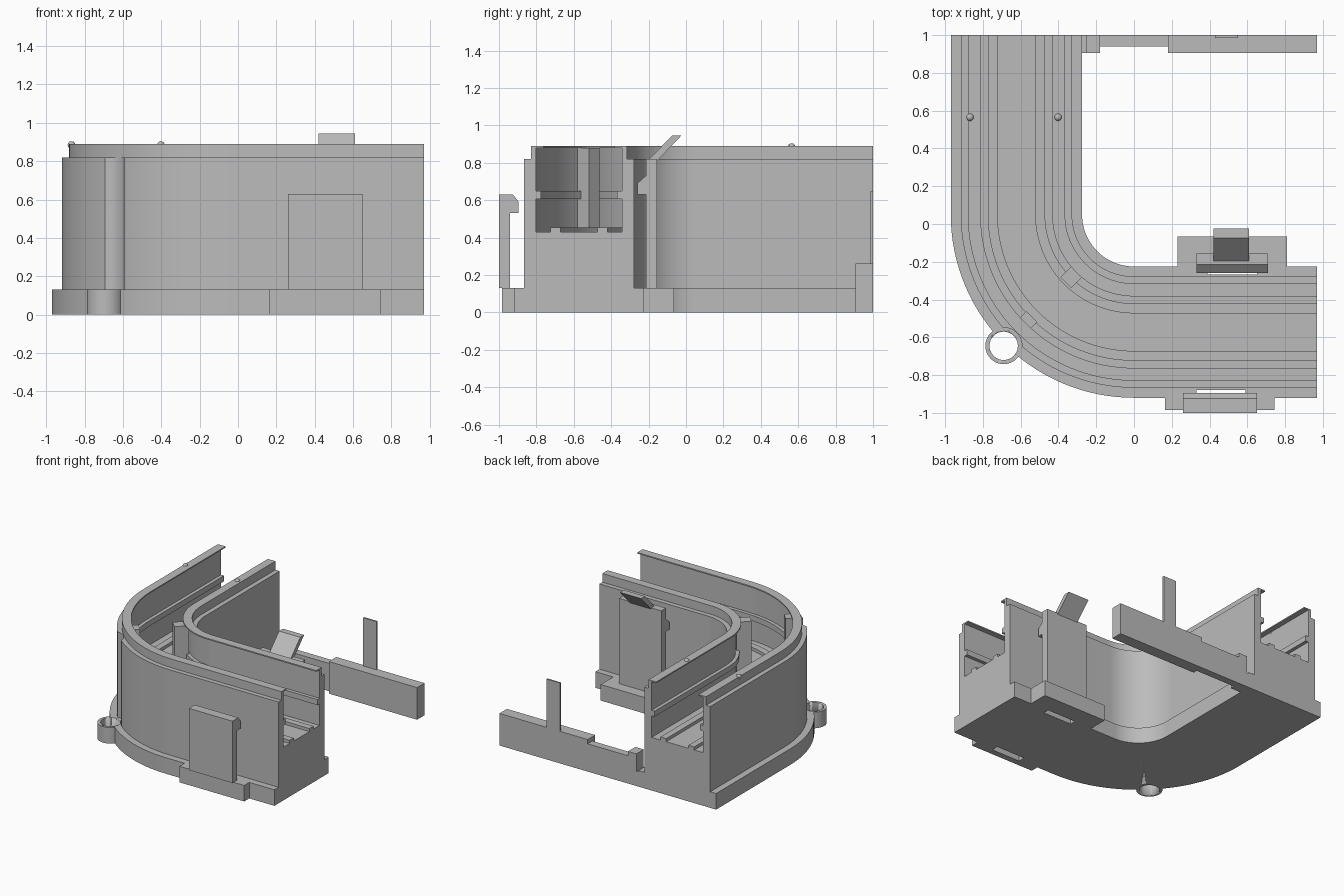
import bpy, bmesh, math
from mathutils import Matrix

if "Cube" in bpy.data.objects:
    bpy.data.objects.remove(bpy.data.objects["Cube"])

grey = bpy.data.materials.new("light_grey")
grey.diffuse_color = (0.5, 0.5, 0.5, 1)
grey.use_nodes = True
grey.node_tree.nodes["Principled BSDF"].inputs["Base Color"].default_value = grey.diffuse_color
CX, CY = 0.0, 0.05          # centre of the bend
X_END, Y_END = 0.97, 1.0    # open ends of the channel


def finish(name, bm, smooth=False):
    bmesh.ops.recalc_face_normals(bm, faces=bm.faces)
    me = bpy.data.meshes.new(name)
    bm.to_mesh(me)
    bm.free()
    me.materials.append(grey)
    ob = bpy.data.objects.new(name, me)
    bpy.context.collection.objects.link(ob)
    if smooth:
        bpy.ops.object.select_all(action='DESELECT')
        ob.select_set(True)
        bpy.context.view_layer.objects.active = ob
        bpy.ops.object.shade_smooth_by_angle(angle=math.radians(30))
    return ob


def box(name, x0, x1, y0, y1, z0, z1):
    return extrude(name, [(y0, z0), (y1, z0), (y1, z1), (y0, z1)], x0, x1)


def extrude(name, profile, x0, x1):
    """Extrude a (y, z) profile along x."""
    bm = bmesh.new()
    f = bm.faces.new([bm.verts.new((x0, y, z)) for y, z in profile])
    r = bmesh.ops.extrude_face_region(bm, geom=[f])
    vs = [v for v in r["geom"] if isinstance(v, bmesh.types.BMVert)]
    bmesh.ops.translate(bm, verts=vs, vec=(x1 - x0, 0, 0))
    return finish(name, bm)


def cylinder(name, x, y, r, z0, z1, seg=48):
    bm = bmesh.new()
    bmesh.ops.create_cone(bm, cap_ends=True, segments=seg, radius1=r, radius2=r, depth=z1 - z0,
                          matrix=Matrix.Translation((x, y, (z0 + z1) / 2)))
    return finish(name, bm, True)


def sweep(name, profile, steps=32):
    """Sweep a (radius, z) profile down the left leg, round the bend, along the front leg."""
    bm = bmesh.new()
    rings = [[bm.verts.new((CX - r, Y_END, z)) for r, z in profile]]
    for i in range(steps + 1):
        a = math.pi + math.pi / 2 * i / steps
        rings.append([bm.verts.new((CX + r * math.cos(a), CY + r * math.sin(a), z)) for r, z in profile])
    rings.append([bm.verts.new((X_END, CY - r, z)) for r, z in profile])
    n = len(profile)
    for a, b in zip(rings, rings[1:]):
        for i in range(n):
            bm.faces.new((a[i], a[(i + 1) % n], b[(i + 1) % n], b[i]))
    bm.faces.new(rings[0])
    bm.faces.new(rings[-1])
    return finish(name, bm, True)


def cut(ob, cutter):
    m = ob.modifiers.new("cut", 'BOOLEAN')
    m.operation, m.solver, m.object = 'DIFFERENCE', 'EXACT', cutter
    bpy.context.view_layer.objects.active = ob
    bpy.ops.object.modifier_apply(modifier=m.name)
    bpy.data.objects.remove(cutter)


# Channel body: stepped walls, inward hooks, side rails and floor ribs
outer = [(.97, 0), (.97, .13), (.917, .13), (.917, .82), (.88, .82), (.88, .89), (.812, .89),
         (.812, .88), (.853, .88), (.853, .65), (.825, .65), (.825, .605), (.853, .605),
         (.853, .43), (.774, .43), (.774, .455), (.722, .455), (.722, .43)]
MIRROR = .97 + .275
inner = [(MIRROR - r, z) for r, z in reversed(outer)]
channel = sweep("channel_body", outer + inner)

# Screw eyelet on the bend, with the clearance scoop in the wall
EX, EY = -.69, -.645
eyelet = cylinder("screw_eyelet", EX, EY, .097, 0, .13)
for part in (channel, eyelet):
    cut(part, cylinder("hole_cutter", EX, EY, .075, -.1, .2))
cut(channel, cylinder("scoop_cutter", EX, EY, .097, .13, .82))

# Posts on both walls in the middle of the bend
for name, r0, r1 in (("outer_post", .765, .86), ("inner_post", .40, .51)):
    post = box(name, r0, r1, -.04, .04, .43, .88)
    post.data.transform(Matrix.Translation((CX, CY, 0)) @ Matrix.Rotation(math.radians(225), 4, 'Z'))

# Front clip and its foot
foot = box("front_clip_foot", .165, .745, -.985, -.91, 0, .13)
extrude("front_clip", [(-1, .13), (-.94, .13), (-.94, .53), (-.895, .53), (-.895, .59),
                       (-.925, .63), (-1, .63)], .26, .65)
for part in (channel, foot):
    cut(part, box("slot_cutter", .33, .59, -.935, -.878, -.1, .2))

# Inner latch with release tab and its foot
latch_foot = box("latch_foot", .23, .81, -.23, -.065, 0, .13)
extrude("latch_plate", [(-.215, .13), (-.155, .13), (-.155, .82), (-.215, .82), (-.215, .73),
                        (-.26, .69), (-.26, .63), (-.215, .63)], .33, .71)
extrude("latch_tab", [(-.205, .81), (-.155, .81), (-.025, .945), (-.075, .945)], .42, .61)
for part in (channel, latch_foot):
    cut(part, box("slot_cutter", .39, .65, -.268, -.218, -.1, .2))

# Back bar: root, stub, thin middle, thick end and upright tongue
box("back_bar_root", -.29, -.24, .905, 1, 0, .12)
box("back_bar_stub", -.255, -.18, .905, 1, 0, .26)
box("back_bar_middle", -.18, .18, .94, 1, 0, .225)
box("back_bar_end", .18, .97, .905, 1, 0, .26)
box("back_tongue", .43, .55, .986, 1, .26, .65)

# Small locating bumps on the wall tops
for i, x in enumerate((-.868, -.402)):
    bm = bmesh.new()
    bmesh.ops.create_uvsphere(bm, u_segments=20, v_segments=10, radius=.02,
                              matrix=Matrix.Translation((x, .565, .884)))
    finish("locating_bump_%d" % (i + 1), bm, True)
